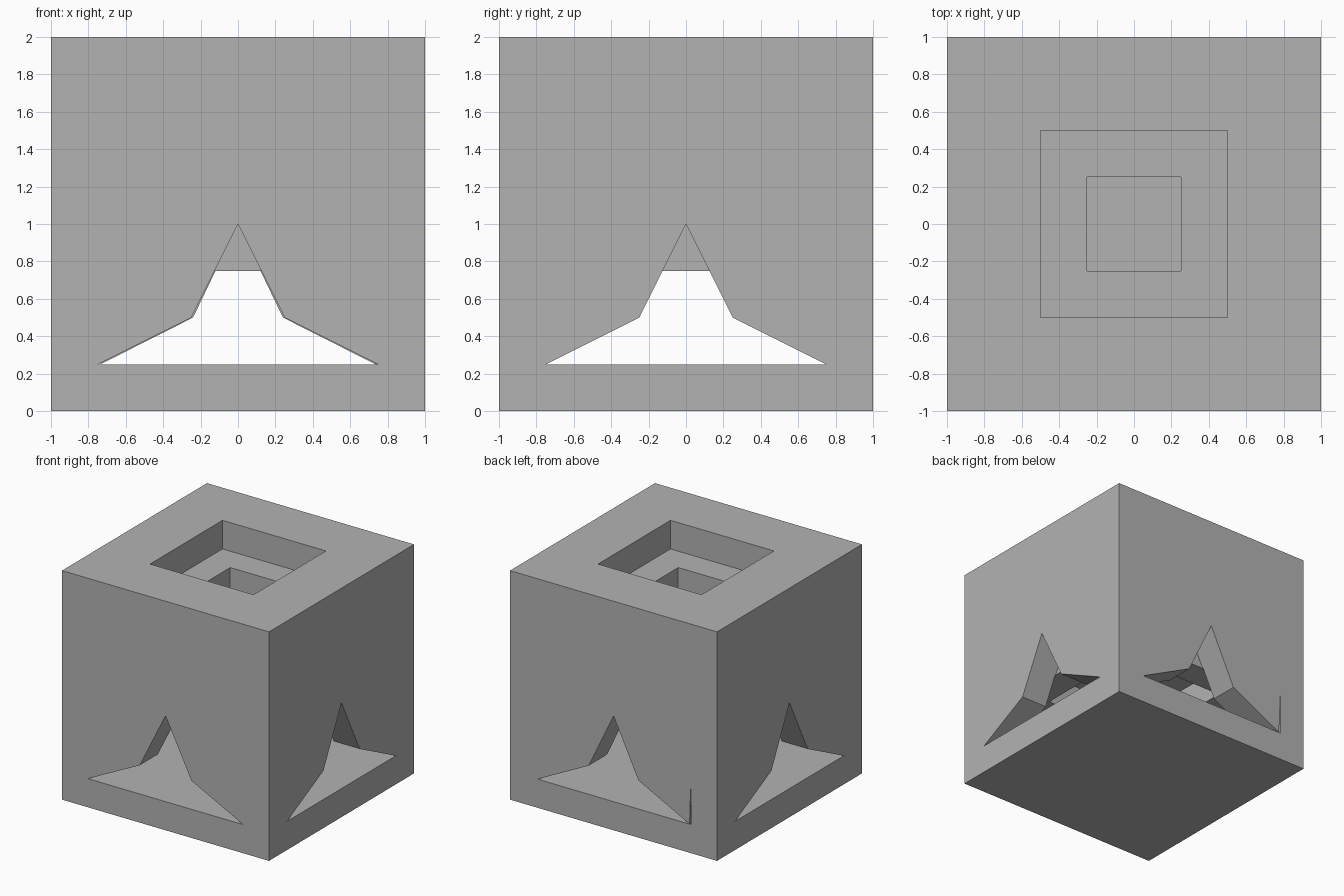
import bpy
import bmesh
from mathutils import Matrix
from math import radians

cube = bpy.data.objects.get("Cube")
if cube:
    bpy.data.objects.remove(cube, do_unlink=True)

grey = bpy.data.materials.new("plain_grey")
grey.use_nodes = True
COLOUR = (0.45, 0.45, 0.45, 1)
grey.diffuse_color = COLOUR
grey.node_tree.nodes["Principled BSDF"].inputs["Base Color"].default_value = COLOUR


def finish(name, bm):
    bmesh.ops.recalc_face_normals(bm, faces=bm.faces)
    mesh = bpy.data.meshes.new(name)
    bm.to_mesh(mesh)
    bm.free()
    mesh.materials.append(grey)
    obj = bpy.data.objects.new(name, mesh)
    bpy.context.collection.objects.link(obj)
    return obj


def block(name, half, low, high):
    """Square block centred on the z axis."""
    bm = bmesh.new()
    bmesh.ops.create_cube(bm, size=1)
    bmesh.ops.scale(bm, vec=(2 * half, 2 * half, high - low), verts=bm.verts)
    bmesh.ops.translate(bm, vec=(0, 0, (low + high) / 2), verts=bm.verts)
    return finish(name, bm)


def prism(name, profile, turn):
    """Extrude an x-z profile through the front wall, then turn it about z."""
    bm = bmesh.new()
    face = bm.faces.new([bm.verts.new((x, -1.1, z)) for x, z in profile])
    moved = bmesh.ops.extrude_face_region(bm, geom=[face])["geom"]
    verts = [v for v in moved if isinstance(v, bmesh.types.BMVert)]
    bmesh.ops.translate(bm, vec=(0, 0.355, 0), verts=verts)
    bmesh.ops.rotate(bm, matrix=Matrix.Rotation(radians(turn), 3, "Z"), verts=bm.verts)
    return finish(name, bm)


def arch(base, knee):
    return [(-base, 0.25), (base, 0.25), (knee, 0.5), (0, 1), (-knee, 0.5)]


body = block("hollow_block", 1, 0, 2)

# Inner chamber, its raised ceiling, the shaft and the top recess
cutters = [
    block("chamber_cutter", 0.75, 0.25, 0.75),
    block("ceiling_cutter", 0.5, 0.7, 1.0),
    block("shaft_cutter", 0.25, 0.95, 1.8),
    block("recess_cutter", 0.5, 1.75, 2.1),
]

# Pointed openings in the four walls, the back one a little narrower
for side, turn in (("front", 0), ("left", 90), ("back", 180), ("right", 270)):
    profile = arch(0.735, 0.24) if side == "back" else arch(0.75, 0.25)
    cutters.append(prism(side + "_opening_cutter", profile, turn))

# Thin slits at the ends of the back opening
for s in (-1, 1):
    slit = [(s * 0.735, 0.25), (s * 0.749, 0.25), (s * 0.749, 0.62), (s * 0.741, 0.45)]
    cutters.append(prism("slit_cutter", slit, 180))

for cutter in cutters:
    cutter.hide_render = True
    mod = body.modifiers.new(cutter.name, "BOOLEAN")
    mod.operation = "DIFFERENCE"
    mod.solver = "EXACT"
    mod.object = cutter

# Bake the cuts and drop the cutters
bpy.context.view_layer.update()
graph = bpy.context.evaluated_depsgraph_get()
result = bpy.data.meshes.new_from_object(body.evaluated_get(graph))
body.modifiers.clear()
body.data = result
for cutter in cutters:
    bpy.data.objects.remove(cutter, do_unlink=True)
